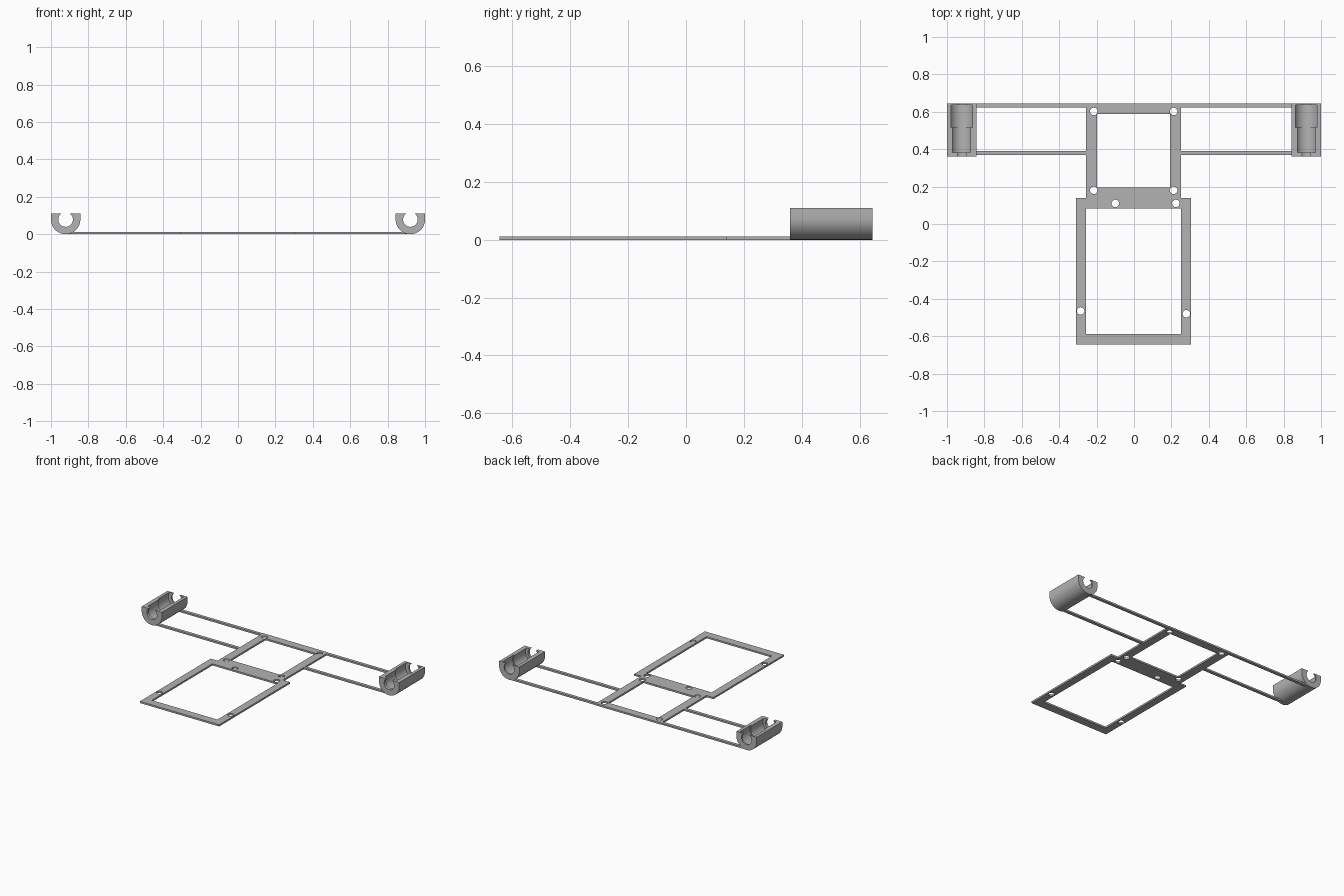
import bpy, bmesh
from math import sin, cos, pi, asin

cube = bpy.data.objects.get("Cube")
if cube:
    bpy.data.objects.remove(cube, do_unlink=True)

grey = bpy.data.materials.new("plain grey")
grey.use_nodes = True
colour = (0.45, 0.45, 0.45, 1)
grey.diffuse_color = colour
grey.node_tree.nodes["Principled BSDF"].inputs["Base Color"].default_value = colour

THICK = 0.012


def add_mesh(name, bm):
    bmesh.ops.recalc_face_normals(bm, faces=bm.faces)
    mesh = bpy.data.meshes.new(name)
    bm.to_mesh(mesh)
    bm.free()
    mesh.materials.append(grey)
    obj = bpy.data.objects.new(name, mesh)
    bpy.context.collection.objects.link(obj)
    return obj


def rect(x0, x1, y0, y1):
    return [(x0, y0), (x1, y0), (x1, y1), (x0, y1)]


def circle(x, y, r=0.02, n=32):
    return [(x + r * cos(2 * pi * i / n), y + r * sin(2 * pi * i / n)) for i in range(n)]


def plate(name, loops):
    """Flat plate: first loop is the outline, the others are openings."""
    curve = bpy.data.curves.new(name, "CURVE")
    curve.dimensions = "2D"
    curve.fill_mode = "BOTH"
    curve.extrude = THICK / 2
    for loop in loops:
        spline = curve.splines.new("POLY")
        spline.points.add(len(loop) - 1)
        for point, (x, y) in zip(spline.points, loop):
            point.co = (x, y, 0, 1)
        spline.use_cyclic_u = True
    temp = bpy.data.objects.new(name, curve)
    bpy.context.collection.objects.link(temp)
    bpy.context.view_layer.update()
    mesh = bpy.data.meshes.new_from_object(temp.evaluated_get(bpy.context.evaluated_depsgraph_get()))
    bpy.data.objects.remove(temp, do_unlink=True)
    bm = bmesh.new()
    bm.from_mesh(mesh)
    bpy.data.meshes.remove(mesh)
    bmesh.ops.remove_doubles(bm, verts=bm.verts, dist=1e-5)
    bmesh.ops.translate(bm, verts=bm.verts, vec=(0, 0, THICK / 2))
    for face in bm.faces:
        face.smooth = False
        face.material_index = 0
    return add_mesh(name, bm)


# Centre plate: a narrow rear frame joined to a wider front frame
LEFT, RIGHT, BACK = 0.251, -0.257, 0.645
outline = [(-0.31, -0.645), (0.305, -0.645), (0.305, 0.14), (LEFT, 0.14),
           (LEFT, BACK), (RIGHT, BACK), (RIGHT, 0.14), (-0.31, 0.14)]
windows = [rect(-0.198, 0.193, 0.588, 0.195), rect(RIGHT, LEFT, -0.587, 0.083)]
screw_holes = [(-0.215, 0.602), (0.212, 0.602), (-0.215, 0.18), (0.212, 0.18),
               (-0.1, 0.11), (0.224, 0.11), (-0.285, -0.465), (0.28, -0.48)]
plate("centre_frame", [outline] + windows + [circle(x, y) for x, y in screw_holes])

# Thin arms running out to the clips
CLIP_X = 0.9215
for side, x0, x1 in (("left", LEFT, CLIP_X), ("right", -CLIP_X, RIGHT)):
    plate(side + "_rear_arm", [rect(x0, x1, 0.622, 0.643)])
    plate(side + "_front_arm", [rect(x0, x1, 0.369, 0.39)])

# Open-topped clips with a stepped bore
OUTER, TOP, STEPS = 0.0785, 0.11, 32


def arc(r):
    """Cross-section points from one top rim, under the bottom, to the other."""
    if r == OUTER:
        lower = [(r * cos(pi * i / STEPS), OUTER - r * sin(pi * i / STEPS)) for i in range(STEPS + 1)]
        return [(r, TOP)] + lower + [(-r, TOP)]
    lift = asin((TOP - OUTER) / r)
    n = STEPS + 2
    angles = [-lift + (pi + 2 * lift) * i / n for i in range(n + 1)]
    return [(r * cos(a), OUTER - r * sin(a)) for a in angles]


SMALL, MIDDLE, LARGE = 0.039, 0.0575, 0.065
stations = [(0.36, OUTER), (BACK, OUTER), (BACK, SMALL), (0.635, SMALL),
            (0.635, LARGE), (0.515, LARGE), (0.515, MIDDLE), (0.382, MIDDLE),
            (0.382, SMALL), (0.36, SMALL)]


def clip(name, cx):
    bm = bmesh.new()
    rows = [[bm.verts.new((cx + x, y, z)) for x, z in arc(r)] for y, r in stations]
    for a, b in zip(rows, rows[1:] + rows[:1]):
        for i in range(len(a) - 1):
            bm.faces.new((a[i], a[i + 1], b[i + 1], b[i]))
    for end in (0, -1):
        bm.faces.new([row[end] for row in rows])
    obj = add_mesh(name, bm)
    bpy.ops.object.select_all(action="DESELECT")
    obj.select_set(True)
    bpy.context.view_layer.objects.active = obj
    bpy.ops.object.shade_smooth_by_angle(angle=pi / 6)


clip("left_clip", CLIP_X)
clip("right_clip", -CLIP_X)
